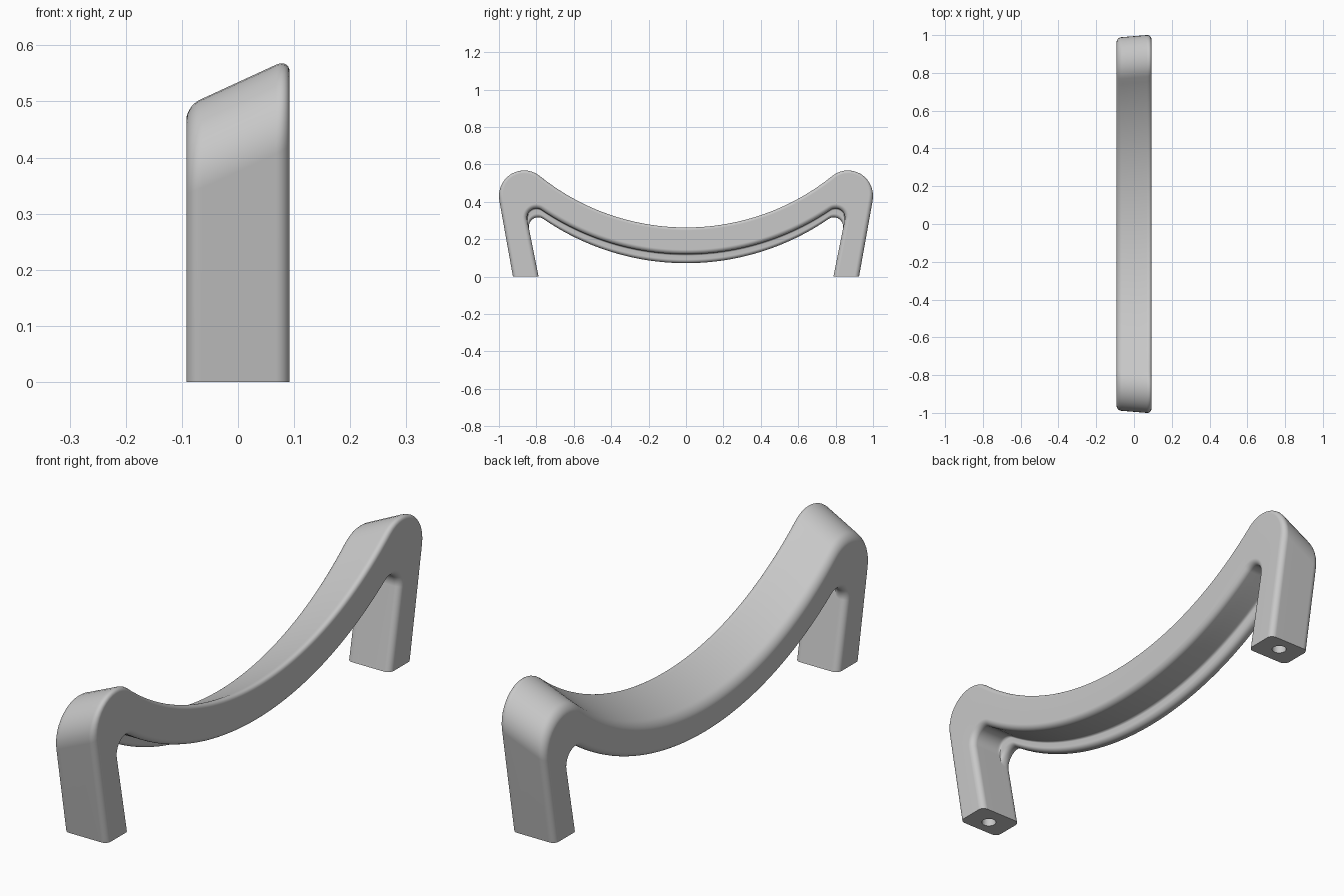
import bpy, bmesh, math

cube = bpy.data.objects.get("Cube")
if cube:
    bpy.data.objects.remove(cube)

HALF_W = 0.092      # half of the handle's width
FILLET = 0.024      # rounding of the long side edges
TOP_SLANT = 0.46    # cross slope of the top


def make_material(name, rgb):
    mat = bpy.data.materials.new(name)
    mat.use_nodes = True
    color = (*rgb, 1.0)
    mat.diffuse_color = color
    bsdf = next(n for n in mat.node_tree.nodes if n.type == 'BSDF_PRINCIPLED')
    bsdf.inputs["Base Color"].default_value = color
    bsdf.inputs["Roughness"].default_value = 0.5
    return mat


def arch(cy, cz, r, z_mid, slope, n_arc=14, n_sag=24):
    """Foot, round shoulder, sagging curve to the middle; mirrored in y."""
    a = cy * cy + (cz - z_mid) ** 2 - r * r
    big_r = a / (2 * (r + cz - z_mid))
    start = math.pi + math.atan(slope)
    end = math.atan2(z_mid + big_r - cz, cy)
    pts = []
    for i in range(n_arc + 1):
        t = start + (end - start) * i / n_arc
        pts.append((-cy + r * math.cos(t), cz + r * math.sin(t)))
    foot = (pts[0][0] + pts[0][1] * slope, 0.0)
    sweep = math.pi / 2 - end
    for i in range(1, n_sag + 1):
        t = sweep * (1 - i / n_sag)
        pts.append((-big_r * math.sin(t), z_mid + big_r * (1 - math.cos(t))))
    half = [foot] + pts
    return half + [(-y, z) for y, z in reversed(half[:-1])]


def outline(x, lip, inset):
    """Closed side outline at one slice across the width."""
    drop = TOP_SLANT * (0.067 - x)
    outer = arch(0.865 - 0.179 * drop, 0.43 - drop, 0.135 - inset,
                 0.26 - drop - inset, 0.179)
    inner = arch(0.80 - 0.2 * lip, 0.315 - lip, 0.05 + inset,
                 0.12 - lip + inset, 0.2)
    return [(x, y, z) for y, z in outer + inner[::-1]]


# Slices: rounded edge, flat underside, step down to the lip, rounded edge
LIP = 0.048
quarter = [math.pi / 2 * i / 7 for i in range(8)]
slices = [(HALF_W - FILLET * (1 - math.sin(t)), 0, FILLET * (1 - math.cos(t)))
          for t in reversed(quarter)]
slices += [(0.03, 0, 0), (-0.028, 0, 0)]
slices += [(-0.034 - 0.010 * math.sin(t), 0.010 * (1 - math.cos(t)), 0)
           for t in quarter[::2]]
slices += [(-0.044 - 0.020 * (1 - math.cos(t)), LIP - 0.020 * (1 - math.sin(t)), 0)
           for t in quarter]
slices += [(-HALF_W + FILLET * (1 - math.sin(t)), LIP, FILLET * (1 - math.cos(t)))
           for t in quarter]

# Handle body
bm = bmesh.new()
rings = [[bm.verts.new(p) for p in outline(*s)] for s in slices]
for a, b in zip(rings, rings[1:]):
    for i in range(len(a)):
        j = (i + 1) % len(a)
        bm.faces.new((a[i], a[j], b[j], b[i]))
# Side caps as strips between the outer and inner outlines
for ring in (rings[0], rings[-1]):
    half = len(ring) // 2
    for i in range(half - 1):
        bm.faces.new((ring[i], ring[i + 1], ring[-2 - i], ring[-1 - i]))
bmesh.ops.recalc_face_normals(bm, faces=bm.faces)
mesh = bpy.data.meshes.new("handle_body")
bm.to_mesh(mesh)
bm.free()
handle = bpy.data.objects.new("handle_body", mesh)
bpy.context.collection.objects.link(handle)
mesh.materials.append(make_material("satin grey", (0.58, 0.58, 0.58)))

# Screw hole in each foot
for side in (-1, 1):
    bpy.ops.mesh.primitive_cylinder_add(vertices=32, radius=0.027, depth=0.3,
                                        location=(0, side * 0.862, 0))
    cutter = bpy.context.object
    cutter.name = "screw_hole_cutter"
    cutter.hide_render = True
    cut = handle.modifiers.new("screw_hole", 'BOOLEAN')
    cut.operation = 'DIFFERENCE'
    cut.solver = 'EXACT'
    cut.object = cutter
    bpy.context.view_layer.objects.active = handle
    bpy.ops.object.modifier_apply(modifier=cut.name)
    bpy.data.objects.remove(cutter)

# Smooth shading with crisp feet
bpy.ops.object.select_all(action='DESELECT')
handle.select_set(True)
bpy.context.view_layer.objects.active = handle
bpy.ops.object.shade_smooth_by_angle(angle=math.radians(35))
weighted = handle.modifiers.new("weighted_normals", 'WEIGHTED_NORMAL')
weighted.keep_sharp = True
